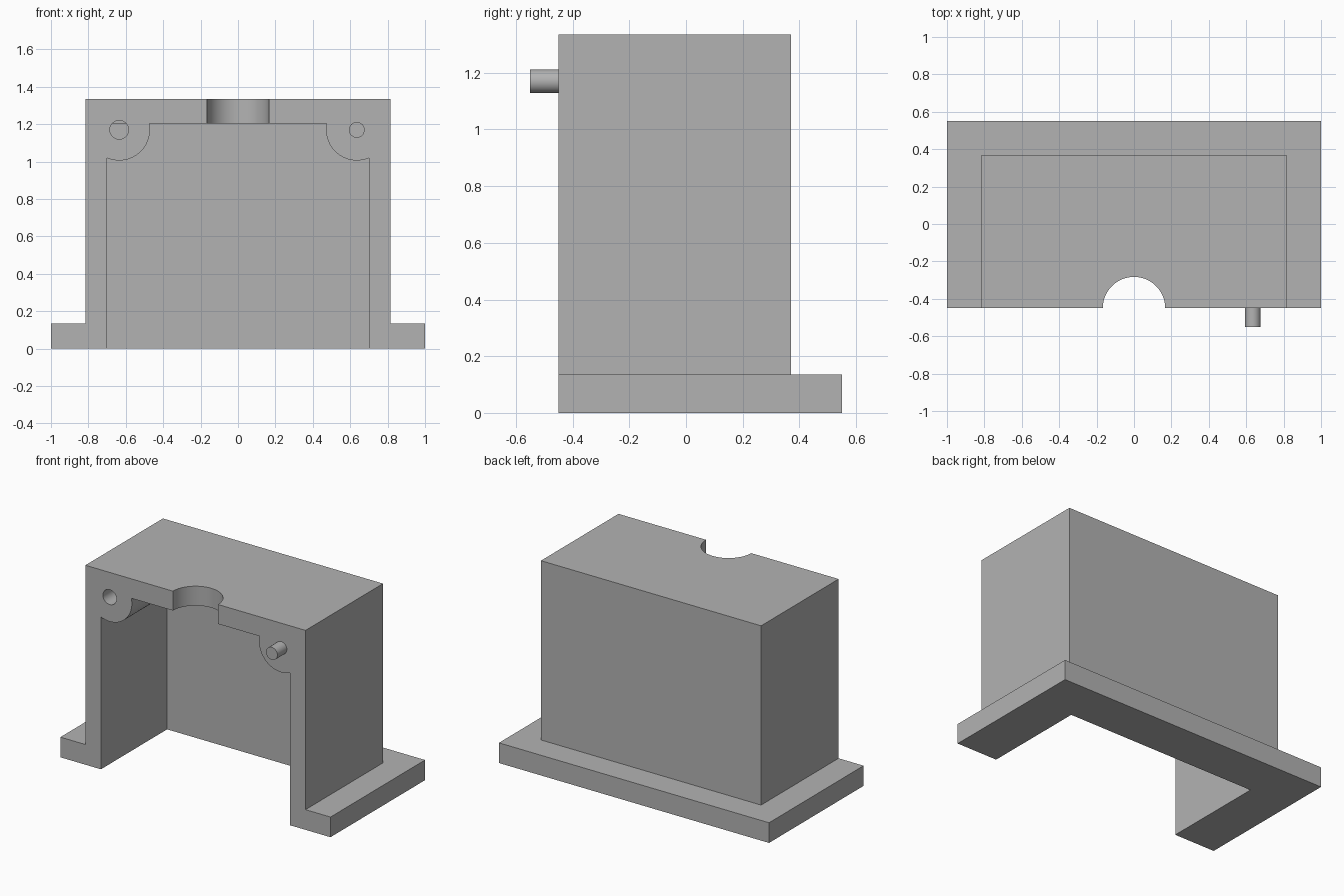
import bpy
import math
from mathutils import Matrix

# Remove the default cube
cube = bpy.data.objects.get("Cube")
if cube:
    bpy.data.objects.remove(cube, do_unlink=True)

# Single flat grey
grey = bpy.data.materials.new("plain_grey")
grey.use_nodes = True
colour = (0.45, 0.45, 0.45, 1)
grey.diffuse_color = colour
grey.node_tree.nodes["Principled BSDF"].inputs["Base Color"].default_value = colour

HALF_WIDTH, HEIGHT = 0.815, 1.335
FRONT, BACK = -0.45, 0.37
INNER_X, INNER_BACK, CEILING = 0.70, 0.25, 1.205
BASE_HEIGHT, BASE_BACK = 0.135, 0.55
BOSS_X, BOSS_Z, BOSS_RADIUS = 0.635, 1.17, 0.164
BOSS_END = -0.05


def finish(name):
    obj = bpy.context.object
    obj.name = name
    obj.data.name = name
    obj.data.materials.append(grey)
    return obj


def box(name, x, y, z):
    """Box from (low, high) ranges on each axis."""
    bpy.ops.mesh.primitive_cube_add(size=1)
    obj = finish(name)
    spans = (x, y, z)
    centre = [(a + b) / 2 for a, b in spans]
    size = [b - a for a, b in spans]
    obj.data.transform(Matrix.Translation(centre) @ Matrix.Diagonal((*size, 1)))
    return obj


def rod(name, x, z, radius, y0, y1):
    """Cylinder running front to back."""
    bpy.ops.mesh.primitive_cylinder_add(vertices=64, radius=radius, depth=y1 - y0)
    obj = finish(name)
    turn = Matrix.Rotation(math.pi / 2, 4, "X")
    obj.data.transform(Matrix.Translation((x, (y0 + y1) / 2, z)) @ turn)
    return obj


def combine(target, tool, operation):
    """Apply a boolean and discard the tool."""
    tool.hide_render = True
    mod = target.modifiers.new(operation.lower(), "BOOLEAN")
    mod.operation = operation
    mod.solver = "EXACT"
    mod.object = tool
    bpy.context.view_layer.objects.active = target
    bpy.ops.object.modifier_apply(modifier=mod.name)
    bpy.data.objects.remove(tool, do_unlink=True)


def smooth(obj):
    bpy.ops.object.select_all(action="DESELECT")
    obj.select_set(True)
    bpy.context.view_layer.objects.active = obj
    bpy.ops.object.shade_smooth_by_angle(angle=math.radians(30))


# Housing block with its flange
housing = box("housing", (-HALF_WIDTH, HALF_WIDTH), (FRONT, BACK), (0, HEIGHT))
flange = box("flange", (-1, 1), (FRONT, BASE_BACK), (0, BASE_HEIGHT))
combine(housing, flange, "UNION")

# Hollow, open at the front and underneath
cavity = box("cavity_cutter", (-INNER_X, INNER_X), (FRONT - 0.1, INNER_BACK), (-0.1, CEILING))
combine(housing, cavity, "DIFFERENCE")

# Round bosses in the upper corners
for side in (-1, 1):
    boss = rod("boss", side * BOSS_X, BOSS_Z, BOSS_RADIUS, FRONT, BOSS_END)
    combine(housing, boss, "UNION")

# Socket through the right boss
socket = rod("socket_cutter", -BOSS_X, BOSS_Z, 0.05, FRONT - 0.1, BOSS_END + 0.01)
combine(housing, socket, "DIFFERENCE")

# Half-round notch in the roof
bpy.ops.mesh.primitive_cylinder_add(vertices=96, radius=0.167, depth=0.3,
                                    location=(0, FRONT, HEIGHT))
combine(housing, finish("notch_cutter"), "DIFFERENCE")
smooth(housing)

# Locating pin on the left boss
pin = rod("locating_pin", BOSS_X, BOSS_Z, 0.042, -0.55, FRONT + 0.01)
smooth(pin)
